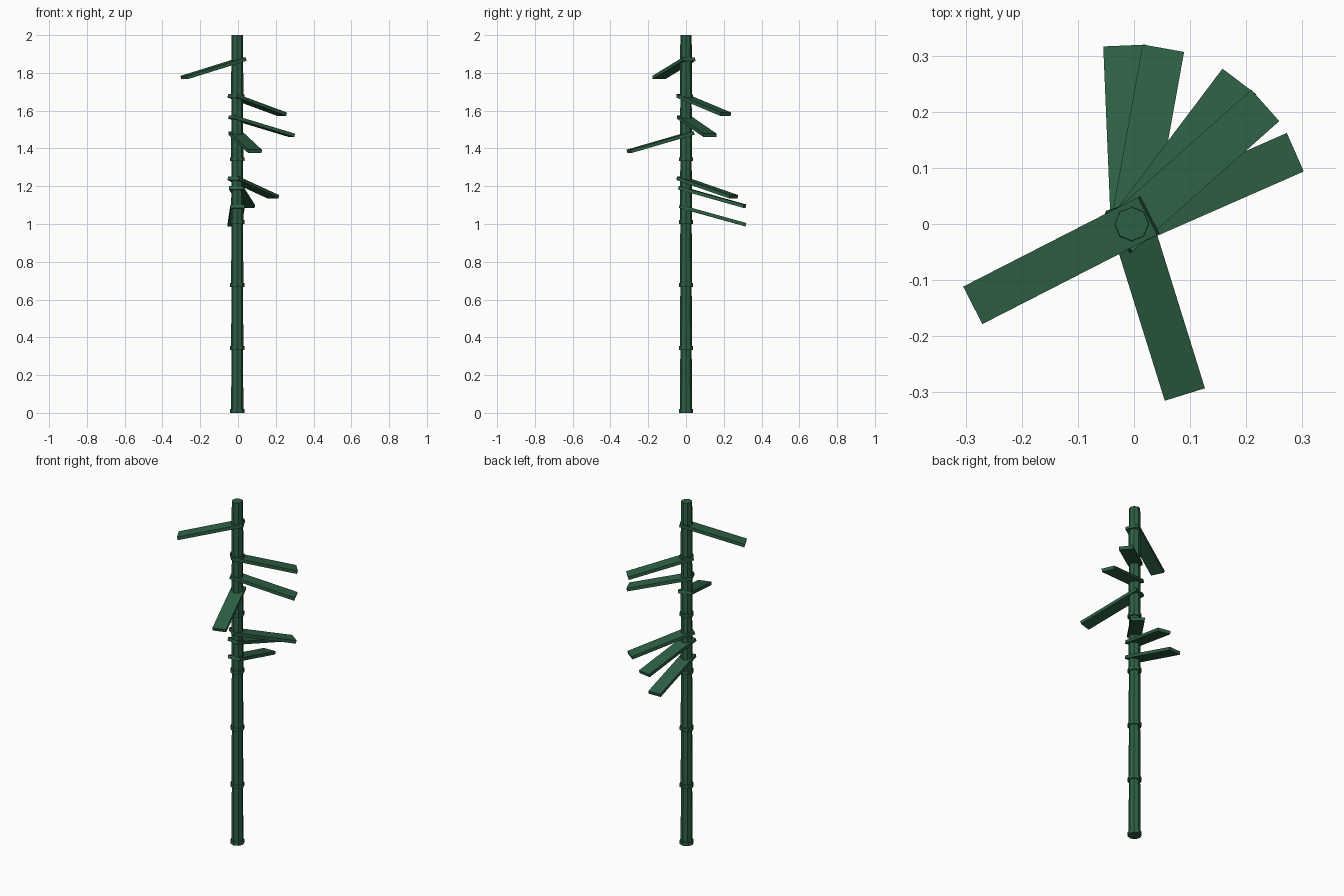
import bpy
from math import radians, cos, sin, pi
from mathutils import Matrix, Vector

if "Cube" in bpy.data.objects:
    bpy.data.objects.remove(bpy.data.objects["Cube"])

green = bpy.data.materials.new("dark green")
green.diffuse_color = (0.027, 0.117, 0.058, 1)
green.use_nodes = True
green.node_tree.nodes["Principled BSDF"].inputs["Base Color"].default_value = green.diffuse_color
AXIS = Vector((-0.004, 0, 0))
SIDES = 8


def add_mesh(name, verts, faces):
    mesh = bpy.data.meshes.new(name)
    mesh.from_pydata(verts, [], faces)
    mesh.materials.append(green)
    obj = bpy.data.objects.new(name, mesh)
    bpy.context.collection.objects.link(obj)
    return obj


def tube(name, z0, z1, r0, r1):
    """Closed eight-sided cylinder or cone section."""
    verts = [(AXIS.x + r * cos(2 * pi * i / SIDES), r * sin(2 * pi * i / SIDES), z)
             for r, z in ((r0, z0), (r1, z1)) for i in range(SIDES)]
    faces = [(i, (i + 1) % SIDES, SIDES + (i + 1) % SIDES, SIDES + i) for i in range(SIDES)]
    faces += [tuple(reversed(range(SIDES))), tuple(range(SIDES, 2 * SIDES))]
    return add_mesh(name, verts, faces)


# stalk sections, each tapering slightly upward, with a joint ring at its base
STEP = 2 / 6
for i in range(6):
    z = i * STEP
    tube(f"stalk_section_{i + 1}", z, z + STEP, 0.033, 0.030)
    tube(f"joint_ring_{i + 1}", z, z + 0.02, 0.038, 0.038)

# flat leaves: (heading in degrees, centre height), all drooping by 15 degrees
LEAVES = [(207.1, 1.824), (41.6, 1.63), (23.7, 1.518), (-72.7, 1.433),
          (53.0, 1.193), (79.8, 1.143), (92.4, 1.045)]
L, W, T = 0.363, 0.075, 0.018
for n, (heading, z) in enumerate(LEAVES):
    turn = (Matrix.Translation(AXIS + Vector((0, 0, z))) @ Matrix.Rotation(radians(heading), 4, 'Z')
            @ Matrix.Translation((0.141, 0, 0)) @ Matrix.Rotation(radians(15.5), 4, 'Y'))
    verts = [turn @ Vector((x * L / 2, y * W / 2, s * T / 2))
             for s in (-1, 1) for x, y in ((-1, -1), (1, -1), (1, 1), (-1, 1))]
    faces = [(3, 2, 1, 0), (4, 5, 6, 7)] + [(i, (i + 1) % 4, 4 + (i + 1) % 4, 4 + i) for i in range(4)]
    add_mesh(f"leaf_{n + 1}", verts, faces)
